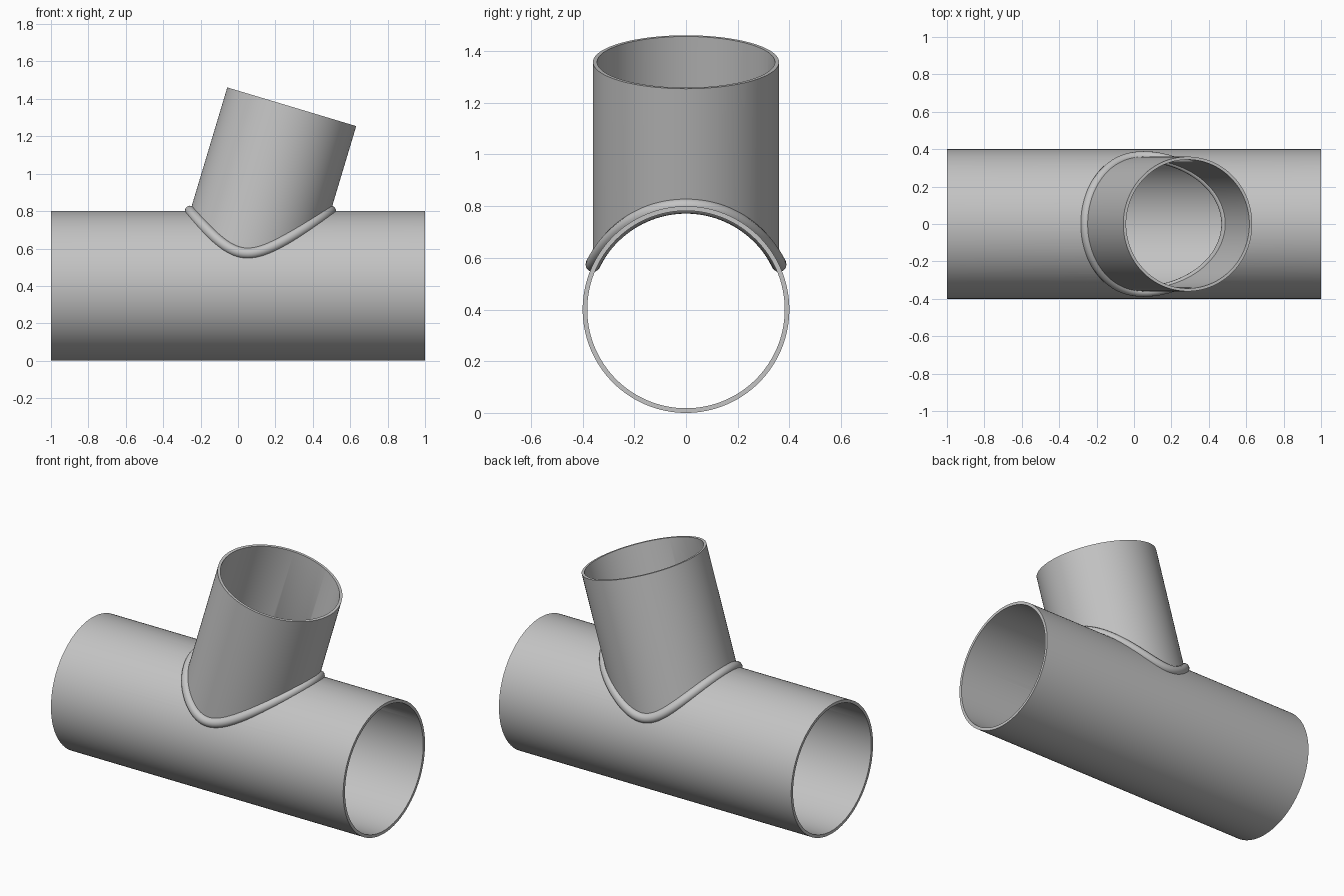
import bpy, bmesh
from math import sin, cos, pi, sqrt, radians
from mathutils import Vector, Matrix

if "Cube" in bpy.data.objects:
    bpy.data.objects.remove(bpy.data.objects["Cube"], do_unlink=True)

MAIN_R, MAIN_WALL = 0.4, 0.018
BRANCH_R, BRANCH_WALL = 0.36, 0.016
BEAD_R = 0.029
SEG = 128
TILT = radians(16.7)
CENTRE = Vector((0, 0, MAIN_R))
AXIS = Vector((sin(TILT), 0, cos(TILT)))
ACROSS = Vector((cos(TILT), 0, -sin(TILT)))
ANGLES = [2 * pi * i / SEG for i in range(SEG)]

# Single steel colour
steel = bpy.data.materials.new("steel grey")
steel.use_nodes = True
GREY = (0.55, 0.55, 0.55, 1)
steel.diffuse_color = GREY
steel.node_tree.nodes["Principled BSDF"].inputs["Base Color"].default_value = GREY


def add_object(name, data):
    obj = bpy.data.objects.new(name, data)
    bpy.context.collection.objects.link(obj)
    data.materials.append(steel)
    return obj


def activate(obj):
    bpy.ops.object.select_all(action='DESELECT')
    obj.select_set(True)
    bpy.context.view_layer.objects.active = obj


def smooth(obj):
    activate(obj)
    bpy.ops.object.shade_smooth_by_angle(angle=radians(35))


def tube(name, rings):
    """Join closed rings of points in a loop: outer wall, rim, inner wall, rim."""
    bm = bmesh.new()
    loops = [[bm.verts.new(p) for p in ring] for ring in rings]
    for a, b in zip(loops, loops[1:] + loops[:1]):
        for i in range(SEG):
            j = (i + 1) % SEG
            bm.faces.new((a[i], a[j], b[j], b[i]))
    bmesh.ops.recalc_face_normals(bm, faces=bm.faces)
    mesh = bpy.data.meshes.new(name)
    bm.to_mesh(mesh)
    bm.free()
    return add_object(name, mesh)


def main_ring(x, r):
    return [CENTRE + Vector((x, r * sin(t), r * cos(t))) for t in ANGLES]


def branch_ring(r, height):
    return [CENTRE + AXIS * height + ACROSS * (r * cos(t)) + Vector((0, r * sin(t), 0))
            for t in ANGLES]


def saddle_ring(r):
    """Ring where a tilted cylinder of radius r meets the main pipe."""
    points = []
    for t, p in zip(ANGLES, branch_ring(r, 0)):
        top = MAIN_R + sqrt(MAIN_R ** 2 - (r * sin(t)) ** 2)
        points.append(p + AXIS * ((top - p.z) / AXIS.z))
    return points


# Main pipe
inner_r = MAIN_R - MAIN_WALL
main_pipe = tube("main_pipe", [main_ring(-1, MAIN_R), main_ring(1, MAIN_R),
                               main_ring(1, inner_r), main_ring(-1, inner_r)])

# Opening in the main pipe under the branch
bore = BRANCH_R - BRANCH_WALL
bm = bmesh.new()
bmesh.ops.create_cone(bm, cap_ends=True, segments=SEG, radius1=bore, radius2=bore, depth=1,
                      matrix=Matrix.Translation(CENTRE + AXIS * 0.5)
                      @ Matrix.Rotation(TILT, 4, 'Y'))
cutter_mesh = bpy.data.meshes.new("bore_cutter")
bm.to_mesh(cutter_mesh)
bm.free()
cutter = add_object("bore_cutter", cutter_mesh)
cutter.hide_render = True
cut = main_pipe.modifiers.new("bore", 'BOOLEAN')
cut.operation = 'DIFFERENCE'
cut.solver = 'EXACT'
cut.object = cutter
activate(main_pipe)
bpy.ops.object.modifier_apply(modifier=cut.name)
bpy.data.objects.remove(cutter, do_unlink=True)
smooth(main_pipe)

# Tilted branch pipe, its foot shaped to the main pipe
branch_pipe = tube("branch_pipe", [saddle_ring(BRANCH_R), branch_ring(BRANCH_R, 1),
                                   branch_ring(bore, 1), saddle_ring(bore)])
smooth(branch_pipe)

# Weld bead around the joint
path = bpy.data.curves.new("weld_bead", 'CURVE')
path.dimensions = '3D'
path.bevel_depth = BEAD_R
path.bevel_resolution = 5
spline = path.splines.new('POLY')
spline.points.add(SEG - 1)
for point, p in zip(spline.points, saddle_ring(BRANCH_R)):
    point.co = (*p, 1)
spline.use_cyclic_u = True
weld_bead = add_object("weld_bead", path)
activate(weld_bead)
bpy.ops.object.convert(target='MESH')
smooth(bpy.context.view_layer.objects.active)
